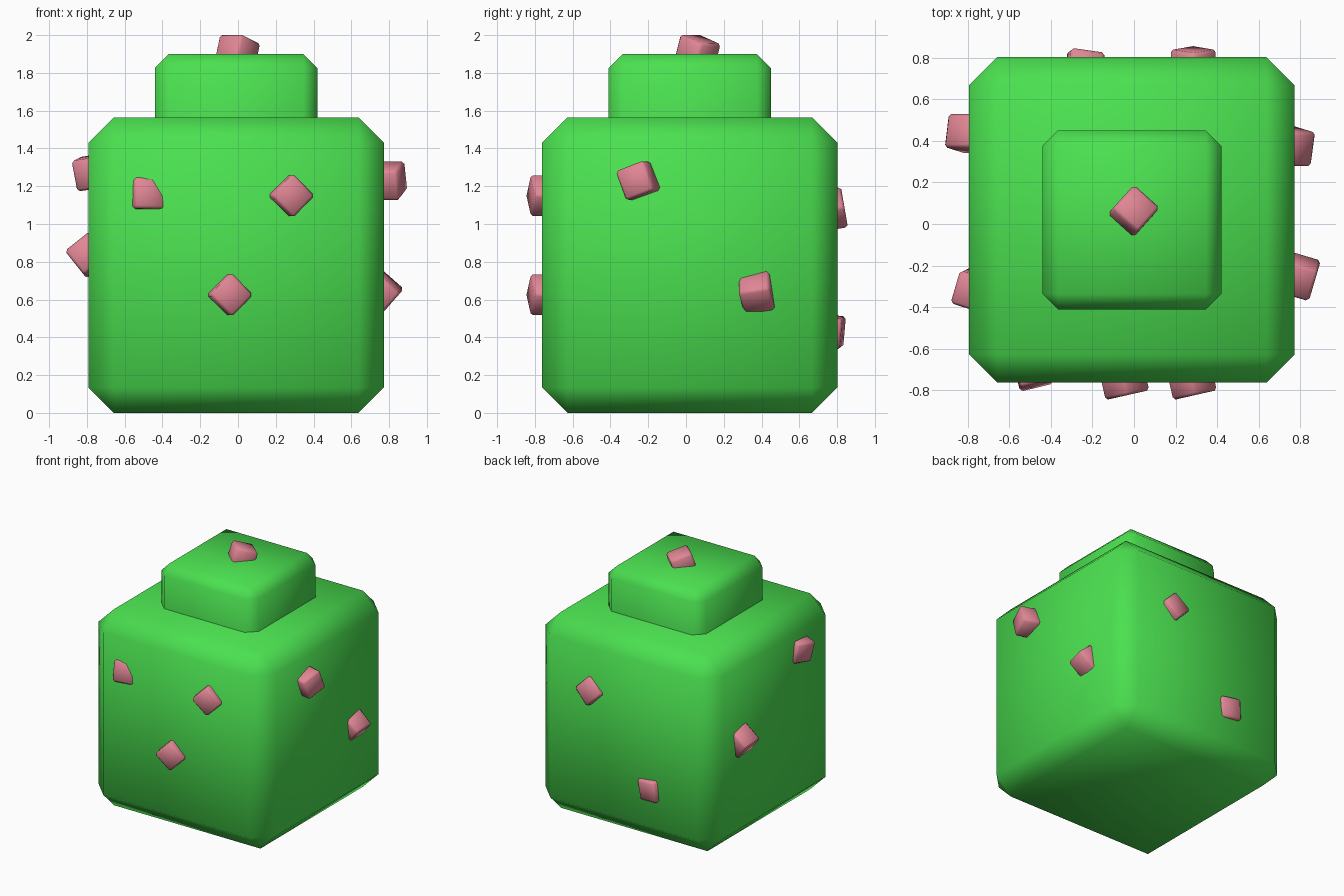
import bpy
from mathutils import Vector, Matrix

if "Cube" in bpy.data.objects:
    bpy.data.objects.remove(bpy.data.objects["Cube"])


def material(name, color):
    m = bpy.data.materials.new(name)
    m.diffuse_color = color
    m.use_nodes = True
    m.node_tree.nodes["Principled BSDF"].inputs["Base Color"].default_value = m.diffuse_color
    return m


GREEN = material("green", (0.07, 0.75, 0.08, 1))
PINK = material("pink", (0.75, 0.24, 0.30, 1))


def soft_cube(name, size, centre, mat, normal=(0, 0, 1), edge=(1, 0, 0)):
    """Chamfered smooth cube; one face looks along normal, one edge follows edge."""
    n = Vector(normal).normalized()
    e = Vector(edge)
    e = (e - n * e.dot(n)).normalized()
    rot = Matrix((e, n.cross(e), n)).transposed()
    bpy.ops.mesh.primitive_cube_add(size=size, location=centre, rotation=rot.to_euler())
    ob = bpy.context.object
    ob.name = name
    ob.data.materials.append(mat)
    bev = ob.modifiers.new("chamfer", 'BEVEL')
    bev.width = size * 0.0865
    bev.segments = 1
    bev.limit_method = 'NONE'
    bpy.ops.object.shade_smooth()
    return ob


# Large body and the smaller block sunk into its top
soft_cube("body", 1.565, (-0.01, 0.02, 0.7825), GREEN)
soft_cube("top_block", 0.86, (-0.01, 0.02, 1.47), GREEN)

# Half-buried spines: centre, outward face normal, edge direction
spines = {
    "front_spine_left": ((-0.487, -0.697, 1.153), (0.24, -0.96, 0.145), (1, 0, 0)),
    "front_spine_right": ((0.275, -0.742, 1.15), (0.22, -0.97, 0), (0.97, 0.22, 1)),
    "front_spine_low": ((-0.05, -0.742, 0.625), (0.22, -0.97, 0), (0.97, 0.22, 1)),
    "right_spine_high": ((0.79, -0.25, 1.23), (0.95, -0.28, 0), (0, 0.94, 0.34)),
    "right_spine_low": ((0.753, 0.375, 0.64), (0.75, 0, -0.66), (-0.05, 0.95, 0.3)),
    "left_spine_high": ((-0.768, -0.32, 1.275), (-0.94, 0.3, -0.15), (0, -0.15, 1)),
    "left_spine_low": ((-0.793, 0.435, 0.835), (-0.78, 0, -0.62), (0, 1, -0.25)),
    "back_spine_high": ((0.285, 0.757, 1.075), (0, 0.98, 0.17), (1, 0, 1)),
    "back_spine_low": ((-0.24, 0.748, 0.43), (0.13, 0.98, -0.1), (0.1, 0, 1)),
    "top_spine": ((-0.005, 0.058, 1.90), (0.2, 0.24, 0.95), (0.9, 1, 0)),
}
for name, (centre, normal, edge) in spines.items():
    soft_cube(name, 0.166, centre, PINK, normal, edge)
